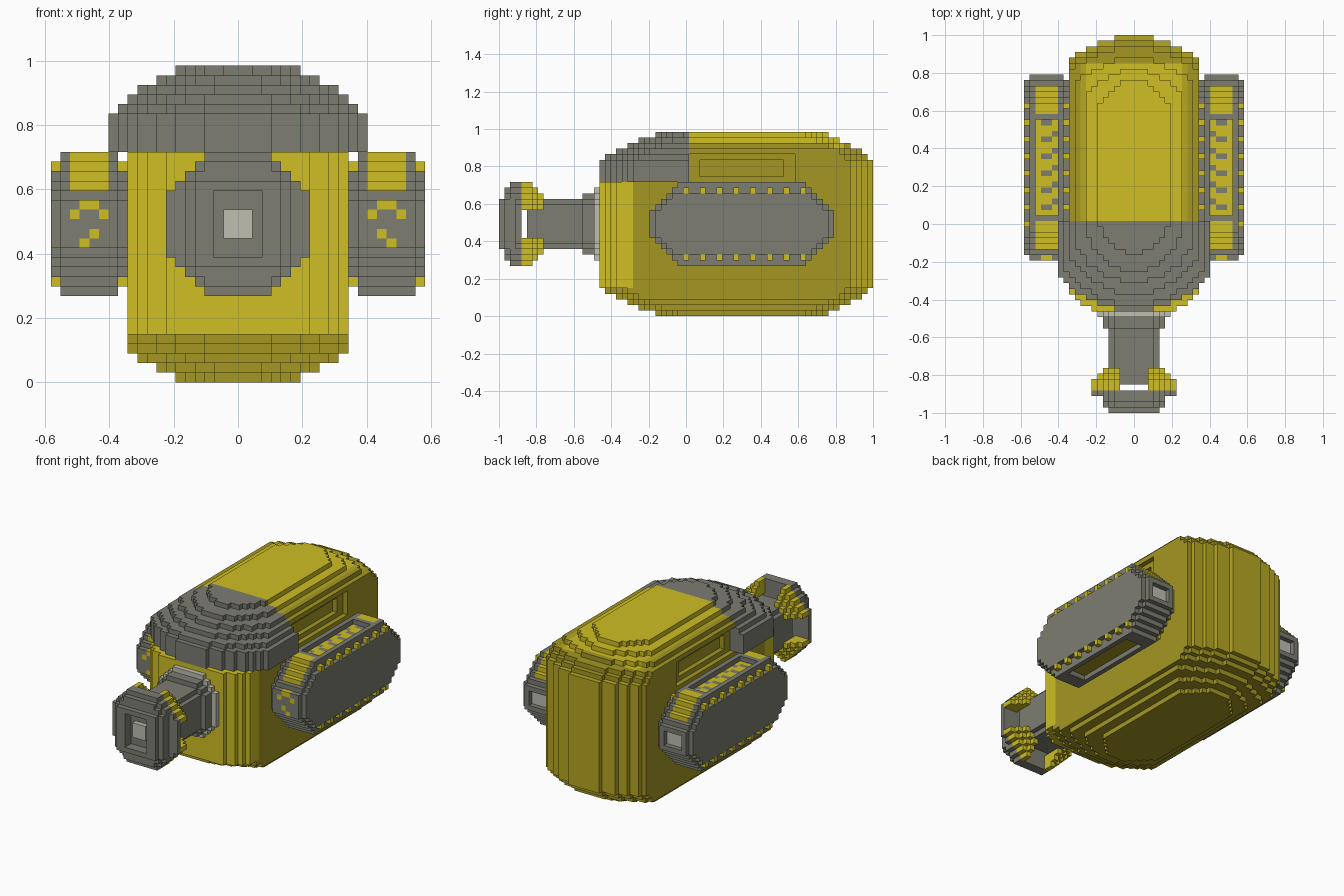
import bpy, bmesh

if "Cube" in bpy.data.objects:
    bpy.data.objects.remove(bpy.data.objects["Cube"])

V = 2 / 67          # size of one block; grid is 39 x 67 x 33, column 0 lies on the centre line
COLORS = {
    "bright yellow": (0.62, 0.52, 0.017),
    "mid yellow": (0.47, 0.39, 0.016),
    "olive yellow": (0.37, 0.31, 0.016),
    "steel grey": (0.205, 0.205, 0.17),
    "pale grey": (0.52, 0.52, 0.44),
}
YEL, MID, OLIVE, GREY, PALE = range(5)
MATS = []
for name, rgb in COLORS.items():
    m = bpy.data.materials.new(name)
    m.diffuse_color = (*rgb, 1)
    m.use_nodes = True
    m.node_tree.nodes["Principled BSDF"].inputs["Base Color"].default_value = m.diffuse_color
    MATS.append(m)

cells = {}          # (i, j, k) -> (part name, colour)


def put(i, j, k, part, col):
    """Place a block and its mirror image."""
    for s in ((1, -1) if i else (1,)):
        name = part
        if part.endswith("pod"):
            name = ("right_" if s > 0 else "left_") + part
        cells[(s * i, j, k)] = (name, col)


def at(seq, n, rest=0):
    return seq[n] if n < len(seq) else rest


# Rounded hull: each layer is a rounded rectangle that shrinks near top and bottom
FRONT_Z = (10, 7, 5, 3, 1)
BACK_Z = (8, 6, 4, 2, 1)
BACK_PLAN = (8, 5, 3, 1)


def hull_colour(i, j, k):
    if k < 5:
        return OLIVE
    if j < 24:
        return YEL
    if k >= 28 and j < 62:
        return YEL if i <= 8 else MID if i <= 9 else OLIVE
    return MID if j >= 63 and k < 28 else OLIVE


for k in range(33):
    t = min(k, 32 - k)
    w = 11 - at((5, 3, 1), t)
    a, b = 18 + at(FRONT_Z, t), 67 - at(BACK_Z, t)
    fplan = BACK_PLAN if k < 5 else (4, 2, 1)
    for j in range(a, b):
        if k >= 24 and j < 34:
            continue
        cut = max(at(fplan, j - a), at(BACK_PLAN, b - 1 - j))
        half = w - round(cut * w / 11)
        for i in range(half + 1):
            # Stepped recess on the upper flank
            if i == 11 and 24 <= k <= 28 and 34 <= j <= 52:
                continue
            if i == 10 and 25 <= k <= 27 and 36 <= j <= 50:
                continue
            put(i, j, k, "hull", hull_colour(i, j, k))

# Grey hood over the upper front, overhanging the hull
for k in range(24, 33):
    t = 32 - k
    w = 13 - at((7, 5, 3, 2, 1), t)
    a = 18 + at(FRONT_Z, t)
    for j in range(a, 34):
        half = w - round(at((10, 7, 5, 3, 2, 1), j - a) * w / 13)
        for i in range(half + 1):
            put(i, j, k, "hood", GREY)


# Side pods: long octagons with a patterned tread between two side plates
def pod_colour(i, j, k):
    if not 14 <= i <= 17:
        return GREY
    if k >= 20:
        if j in (34, 52):
            return GREY
        if 35 <= j <= 51:
            ring = (j % 3 == 0 and i in (15, 16)) or (j % 3 == 1 and i == 14)
            return GREY if ring else YEL
        return YEL
    if k <= 10:
        return OLIVE if 35 <= j <= 51 else GREY
    if j == 27:
        spots = ((18, 15), (18, 16), (17, 14), (17, 17), (15, 15), (14, 16))
        return YEL if (k, i) in spots else GREY
    if j == 58 and 15 <= k <= 17:
        return PALE
    return GREY


for k in range(9, 24):
    dz = abs(k - 16)
    c = max(0, dz - 2)
    for j in range(27 + c, 60 - c):
        for i in range(12, 20):
            col = pod_colour(i, j, k)
            if i in (12, 19):
                tick = dz == 6 and 33 <= j <= 54 and j % 3 == 0
                plate = dz <= 5 and 28 + c <= j < 59 - c
                if not (tick or plate):
                    continue
                col = YEL if tick else GREY
            elif 14 <= i <= 17:
                if dz == 7 and 35 <= j <= 51:      # tread channel, top and bottom
                    continue
                if j == 59 and 15 <= k <= 17:      # rear port
                    continue
            put(i, j, k, "pod", col)

# Neck, collar, nozzle head and its four corner brackets, centred on layer 16
for dz in range(-7, 8):
    k = 16 + dz
    d = abs(dz)
    for i in range(8):
        s = i + d
        if i <= 4 and d <= 4 and s <= 7:
            for j in range(5, 18):
                put(i, j, k, "neck", GREY)
        if i <= 5 and d <= 5 and s <= 8:
            for j in (15, 16):
                put(i, j, k, "collar", GREY)
        if i <= 6 and d <= 6 and s <= 9:
            put(i, 17, k, "collar_ring", PALE)
        # Nozzle head, tapering to the front with a square recess
        recess = i <= 2 and d <= 3
        if s <= 10:
            put(i, 3, k, "nozzle_head", GREY)
            if i <= 5:
                put(i, 2, k, "nozzle_head", GREY)
            if i <= 5 and d <= 6 and s <= 9 and not recess:
                put(i, 1, k, "nozzle_head", GREY)
            if i <= 4 and d <= 4 and not recess:
                put(i, 0, k, "nozzle_head", GREY)
        if i <= 1 and d <= 1:
            put(i, 1, k, "nozzle_core", PALE)
        # Yellow brackets bridging the gap behind the head
        if i >= 3 and d >= 3:
            for j, lo, hi in ((4, 8, 10), (5, 8, 10), (6, 8, 9), (7, 8, 8)):
                if lo <= s <= hi:
                    put(i, j, k, "brackets", YEL)

# Turn blocks into meshes, keeping only faces that touch open space
SIDES = []
for ax in range(3):
    u, v = (ax + 1) % 3, (ax + 2) % 3
    for sgn in (1, -1):
        quad = []
        for p, q in ((0, 0), (1, 0), (1, 1), (0, 1)):
            o = [0, 0, 0]
            o[ax], o[u], o[v] = (sgn > 0), p, q
            quad.append(tuple(int(n) for n in o))
        step = [0, 0, 0]
        step[ax] = sgn
        SIDES.append((tuple(step), quad if sgn > 0 else quad[::-1]))

parts = {}
for pos, (name, col) in cells.items():
    parts.setdefault(name, []).append((pos, col))

for name, blocks in parts.items():
    bm = bmesh.new()
    verts = {}
    for (i, j, k), col in blocks:
        for (di, dj, dk), quad in SIDES:
            if (i + di, j + dj, k + dk) in cells:
                continue
            ring = []
            for a, b, c in quad:
                key = (i + a, j + b, k + c)
                if key not in verts:
                    verts[key] = bm.verts.new(((key[0] - 0.5) * V, key[1] * V - 1, key[2] * V))
                ring.append(verts[key])
            bm.faces.new(ring).material_index = col
    me = bpy.data.meshes.new(name)
    bm.to_mesh(me)
    bm.free()
    for m in MATS:
        me.materials.append(m)
    ob = bpy.data.objects.new(name, me)
    bpy.context.collection.objects.link(ob)
